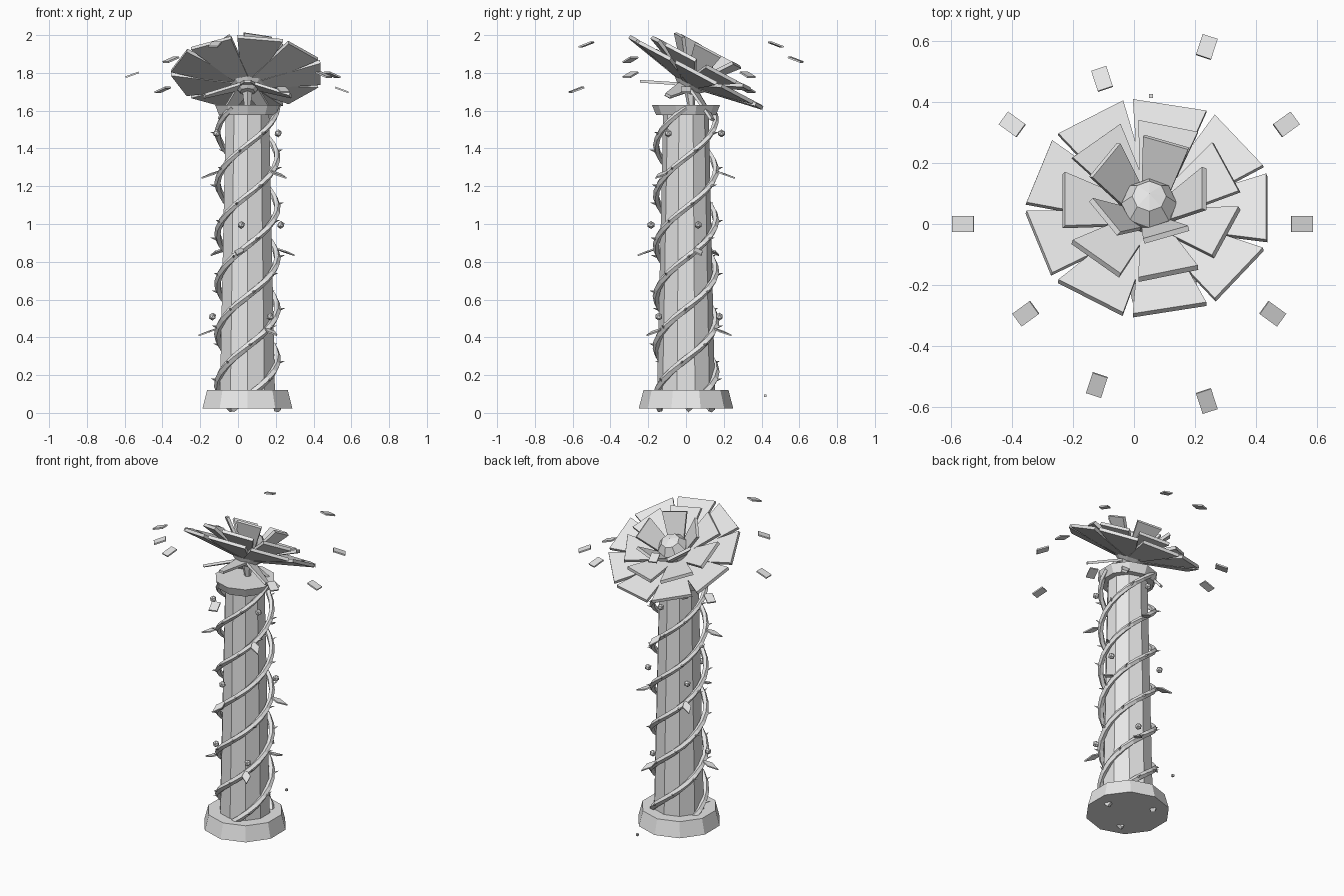
import bpy, bmesh, math
from mathutils import Matrix, Vector

if "Cube" in bpy.data.objects:
    bpy.data.objects.remove(bpy.data.objects["Cube"])

STONE = bpy.data.materials.new("light_grey")
STONE.diffuse_color = (0.8, 0.8, 0.8, 1)
STONE.use_nodes = True
STONE.node_tree.nodes["Principled BSDF"].inputs["Base Color"].default_value = STONE.diffuse_color
CX = 0.05                      # axis of the column
PITCH, Z0, VR = 0.8, 0.018, 0.158   # vine helix


def finish(name, bm):
    bmesh.ops.recalc_face_normals(bm, faces=bm.faces)
    me = bpy.data.meshes.new(name)
    bm.to_mesh(me)
    bm.free()
    me.materials.append(STONE)
    ob = bpy.data.objects.new(name, me)
    bpy.context.collection.objects.link(ob)


def frustum(bm, p, q, r1, r2, n):
    """Cone or frustum from point p to point q."""
    p, q = Vector(p), Vector(q)
    d = q - p
    rot = Matrix() if d.normalized().z > 0.9999 else d.to_track_quat('Z', 'Y').to_matrix().to_4x4()
    m = Matrix.Translation((p + q) / 2) @ rot
    bmesh.ops.create_cone(bm, cap_ends=True, segments=n, radius1=r1, radius2=r2,
                          depth=d.length, matrix=m)


def plate(bm, outline, t, m):
    """Flat plate of thickness t from a 2D outline."""
    top = [bm.verts.new(m @ Vector((x, y, t / 2))) for x, y in outline]
    bot = [bm.verts.new(m @ Vector((x, y, -t / 2))) for x, y in outline]
    bm.faces.new(top)
    bm.faces.new(bot[::-1])
    for i in range(len(top)):
        j = (i + 1) % len(top)
        bm.faces.new((top[i], bot[i], bot[j], top[j]))


def polar(a, r, z):
    a = math.radians(a)
    return Vector((CX + r * math.cos(a), r * math.sin(a), z))


def radial(a, r, z, droop):
    """Frame at a polar position, local x pointing outward and down."""
    return (Matrix.Translation(polar(a, r, z)) @ Matrix.Rotation(math.radians(a), 4, 'Z')
            @ Matrix.Rotation(math.radians(droop), 4, 'Y'))


def vine_z(a):
    return Z0 + PITCH * a / 360


# Column with base and capital
for name, z1, z2, r1, r2 in (("base", 0.024, 0.12, 0.25, 0.225),
                             ("column", 0.11, 1.58, 0.153, 0.121),
                             ("capital", 1.576, 1.63, 0.158, 0.18)):
    bm = bmesh.new()
    frustum(bm, (CX, 0, z1), (CX, 0, z2), r1, r2, 10)
    finish(name, bm)

# Three winding vines, with thorns and leaves
for k in range(3):
    bm = bmesh.new()
    rings, steps, sides = [], 40, 5
    slope = math.atan2(PITCH, 2 * math.pi * VR)
    for i in range(steps + 1):
        a = 720 * i / steps
        ang = math.radians(a + 120 * k)
        out = Vector((math.cos(ang), math.sin(ang), 0))
        tan = Vector((-math.sin(ang), math.cos(ang), 0)) * math.cos(slope) + Vector((0, 0, math.sin(slope)))
        up = out.cross(tan)
        c = polar(a + 120 * k, VR, vine_z(a))
        r = 0.02 - 0.004 * i / steps
        rings.append([bm.verts.new(c + r * (out * math.cos(s * math.tau / sides) +
                                            up * math.sin(s * math.tau / sides)))
                      for s in range(sides)])
    for A, B in zip(rings, rings[1:]):
        for s in range(sides):
            t = (s + 1) % sides
            bm.faces.new((A[s], A[t], B[t], B[s]))
    bm.faces.new(rings[0])
    bm.faces.new(rings[-1][::-1])
    finish(f"vine_{k + 1}", bm)

    bm = bmesh.new()
    for i in range(15):
        a = 70 + i * 42
        p = polar(a + 120 * k, VR + 0.01, vine_z(a))
        q = polar(a + 120 * k + 4, VR + 0.042, vine_z(a) + 0.008)
        frustum(bm, p, q, 0.008, 0.0, 4)
    finish(f"thorns_{k + 1}", bm)

    bm = bmesh.new()
    for a in (187, 378, 562):
        m = radial(a + 120 * k, VR + 0.005, vine_z(a) + 0.012, 20)
        plate(bm, [(0, -0.006), (0.045, -0.026), (0.105, 0), (0.045, 0.026), (0, 0.006)], 0.008, m)
    finish(f"leaves_{k + 1}", bm)

# Small round buds beside the vines
bm = bmesh.new()
for j, z in enumerate((0.51, 0.995, 1.48)):
    for k in range(3):
        bmesh.ops.create_icosphere(bm, subdivisions=1, radius=0.021,
                                   matrix=Matrix.Translation(polar(190 + 70 * j + 120 * k, 0.188, z)))
finish("berries", bm)

# Tilted flower head
HEAD = Matrix.Translation((CX, 0.02, 1.74)) @ Matrix.Rotation(math.radians(-28), 4, 'X')


def petal_ring(name, n, start, base, tip, w1, w2, t):
    """base and tip are (radius, height) in the flower frame."""
    bm = bmesh.new()
    dr, dh = tip[0] - base[0], tip[1] - base[1]
    length = math.hypot(dr, dh)
    for i in range(n):
        m = (HEAD @ Matrix.Rotation(math.radians(start + 360 * i / n), 4, 'Z')
             @ Matrix.Translation((base[0], 0, base[1] + 0.002 * (i % 2)))
             @ Matrix.Rotation(-math.atan2(dh, dr), 4, 'Y'))
        plate(bm, [(0, -w1 / 2), (length, -w2 / 2), (length, w2 / 2), (0, w1 / 2)], t, m)
    finish(name, bm)


petal_ring("outer_petals", 9, 0, (0.03, 0.0), (0.385, 0.07), 0.07, 0.245, 0.02)
petal_ring("middle_petals", 7, 180, (0.03, 0.02), (0.28, 0.125), 0.07, 0.2, 0.02)
petal_ring("inner_petals", 5, 0, (0.045, 0.04), (0.18, 0.205), 0.08, 0.155, 0.018)
petal_ring("sepals", 5, 270, (0.03, -0.015), (0.24, -0.11), 0.085, 0.035, 0.015)

bm = bmesh.new()
bmesh.ops.create_uvsphere(bm, u_segments=8, v_segments=5, radius=0.095,
                          matrix=HEAD @ Matrix.Translation((0, 0, 0.075)))
finish("flower_centre", bm)

# Stem and calyx under the flower
bm = bmesh.new()
frustum(bm, (CX, 0.03, 1.6), (CX, 0.02, 1.73), 0.015, 0.035, 6)
frustum(bm, HEAD @ Vector((0, 0, -0.045)), HEAD @ Vector((0, 0, 0.0)), 0.04, 0.09, 8)
finish("stem", bm)

# Ten loose petals floating around the flower
bm = bmesh.new()
for i in range(10):
    m = radial(36 * i, 0.5 + 0.055 * (i % 3), 1.71 + 0.08 * (i % 4), 20)
    plate(bm, [(-0.037, -0.026), (0.037, -0.026), (0.037, 0.026), (-0.037, 0.026)], 0.009, m)
finish("floating_petals", bm)

# Tiny loose fragment behind the base
bm = bmesh.new()
bmesh.ops.create_cube(bm, size=0.013, matrix=Matrix.Translation((0.055, 0.42, 0.09)))
finish("fragment", bm)
